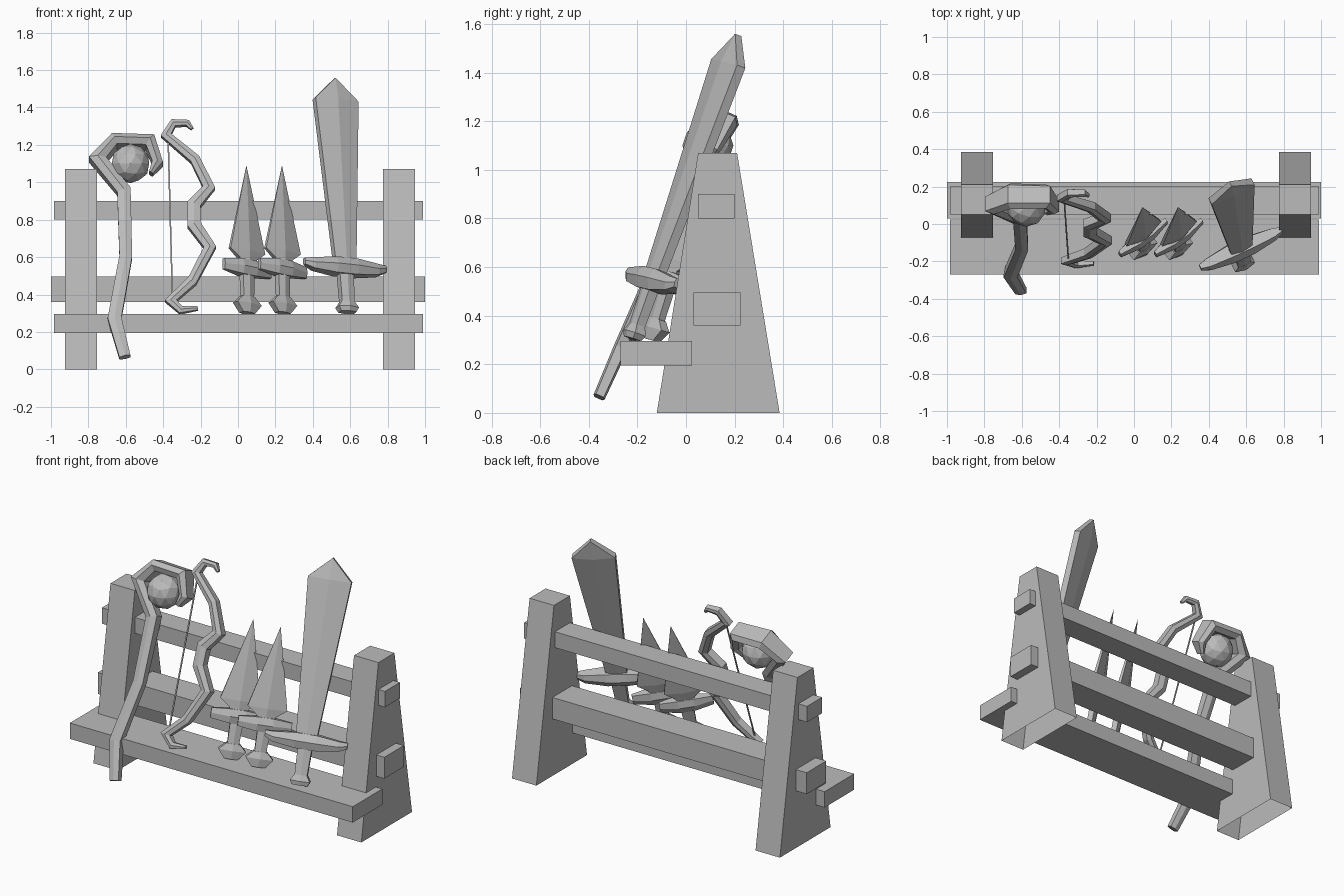
import bpy
import bmesh
from mathutils import Vector

cube = bpy.data.objects.get("Cube")
if cube:
    bpy.data.objects.remove(cube)

grey = bpy.data.materials.new("plain_grey")
grey.use_nodes = True
grey.diffuse_color = (0.5, 0.5, 0.5, 1)
grey.node_tree.nodes["Principled BSDF"].inputs["Base Color"].default_value = (0.5, 0.5, 0.5, 1)


def finish(name, bm):
    bmesh.ops.recalc_face_normals(bm, faces=bm.faces)
    mesh = bpy.data.meshes.new(name)
    bm.to_mesh(mesh)
    bm.free()
    mesh.materials.append(grey)
    obj = bpy.data.objects.new(name, mesh)
    bpy.context.collection.objects.link(obj)
    return obj


def skin(name, rings, cap_start=True):
    """Bridge a row of matching rings and cap the ends."""
    bm = bmesh.new()
    rows = [[bm.verts.new(p) for p in ring] for ring in rings]
    n = len(rows[0])
    for a, b in zip(rows, rows[1:]):
        for i in range(n):
            j = (i + 1) % n
            bm.faces.new((a[i], a[j], b[j], b[i]))
    if cap_start:
        bm.faces.new(rows[0])
    bm.faces.new(rows[-1])
    bmesh.ops.remove_doubles(bm, verts=bm.verts, dist=0.0005)
    return finish(name, bm)


def section(centre, across, depth, w, edge, ridge):
    """Six-sided section: two flat edges and a ridge front and back."""
    pairs = ((-w, -edge), (0, -ridge), (w, -edge), (w, edge), (0, ridge), (-w, edge))
    return [centre + across * u + depth * v for u, v in pairs]


def beam(name, x0, x1, y0, y1, z0, z1):
    skin(name, [[(x, y0, z0), (x, y1, z0), (x, y1, z1), (x, y0, z1)] for x in (x0, x1)])


def ribbon(name, path, lean):
    """Mitred bar along (x, z, half width, half depth) points on a leaning plane."""
    base_y, slope = lean
    pts = [Vector((x, base_y + slope * z, z)) for x, z, w, d in path]
    depth = Vector((0, 1, -slope)).normalized()
    rings = []
    for i, p in enumerate(pts):
        t_in = (p - pts[max(i - 1, 0)]).normalized()
        t_out = (pts[min(i + 1, len(pts) - 1)] - p).normalized()
        tangent = (t_in + t_out).normalized()
        across = tangent.cross(depth).normalized()
        mitre = max(tangent.dot(t_out if t_out.length else t_in), 0.6)
        w, d = path[i][2:]
        rings.append(section(p, across, depth, w / mitre, d * 0.7, d))
    skin(name, rings)


def blade_weapon(name, base, tip, side, parts, guard):
    """Leaning weapon: parts run up the axis, the guard runs across it."""
    base = Vector(base)
    up = (Vector(tip) - base).normalized()
    across = Vector(side)
    across = (across - up * across.dot(up)).normalized()
    depth = up.cross(across)
    for part, stations in parts.items():
        skin(f"{name}_{part}", [section(base + up * s, across, depth, w, e, r)
                                for s, w, e, r in stations])
    skin(f"{name}_guard", [section(base + across * x + up * s, up, depth, h, e, r)
                           for x, s, h, e, r in guard])


# Rack: tapered posts with open undersides, two rails and the front shelf
for name, x0, x1 in (("right_post", -0.925, -0.755), ("left_post", 0.775, 0.945)):
    skin(name, [[(x0, a, z), (x1, a, z), (x1, b, z), (x0, b, z)]
                for a, b, z in ((-0.12, 0.385, 0), (0.05, 0.21, 1.07))], cap_start=False)
beam("top_rail", -0.985, 0.99, 0.05, 0.2, 0.8, 0.9)
beam("middle_rail", -1, 1, 0.03, 0.225, 0.36, 0.495)
beam("front_shelf", -0.985, 0.99, -0.27, 0.025, 0.195, 0.295)

# Staff with a hooked head and an orb
staff_lean = (-0.386, 0.44)
ribbon("staff", [
    (-0.605, 0.065, 0.03, 0.025), (-0.66, 0.27, 0.036, 0.03),
    (-0.60, 0.6, 0.034, 0.03), (-0.61, 0.95, 0.036, 0.04),
    (-0.75, 1.12, 0.036, 0.06), (-0.66, 1.215, 0.03, 0.075),
    (-0.47, 1.21, 0.03, 0.07), (-0.43, 1.1, 0.026, 0.05),
    (-0.465, 1.045, 0.012, 0.03)], staff_lean)
orb = bmesh.new()
bmesh.ops.create_icosphere(orb, subdivisions=2, radius=0.105)
finish("staff_orb", orb).location = (-0.575, 0.09, 1.1)

# Bow and string
bow_lean = (-0.335, 0.38)
ribbon("bow", [
    (-0.245, 1.285, 0.008, 0.012), (-0.27, 1.315, 0.015, 0.02),
    (-0.345, 1.315, 0.018, 0.024), (-0.385, 1.25, 0.022, 0.026),
    (-0.23, 1.12, 0.026, 0.03), (-0.155, 0.97, 0.028, 0.032),
    (-0.235, 0.88, 0.034, 0.034), (-0.235, 0.77, 0.034, 0.034),
    (-0.15, 0.65, 0.028, 0.032), (-0.245, 0.47, 0.026, 0.03),
    (-0.36, 0.365, 0.022, 0.026), (-0.305, 0.315, 0.018, 0.022),
    (-0.215, 0.325, 0.01, 0.012)], bow_lean)
ribbon("bow_string", [(-0.374, 1.25, 0.004, 0.004), (-0.35, 0.36, 0.004, 0.004)], bow_lean)

# Sword
blade_weapon(
    "sword", (0.585, -0.22, 0.305), (0.515, 0.215, 1.555), (0.44, 0.21, -0.03),
    {"pommel": [(0, 0.045, 0.02, 0.03), (0.025, 0.058, 0.025, 0.04), (0.06, 0.036, 0.02, 0.03)],
     "grip": [(0.05, 0.036, 0.02, 0.028), (0.24, 0.042, 0.022, 0.03)],
     "blade": [(0.24, 0.058, 0.02, 0.03), (1.2, 0.127, 0.02, 0.034), (1.325, 0, 0.015, 0.015)]},
    [(-0.24, 0.265, 0.018, 0.012, 0.018), (-0.19, 0.255, 0.03, 0.025, 0.036),
     (-0.06, 0.255, 0.045, 0.035, 0.055), (0.06, 0.255, 0.045, 0.035, 0.055),
     (0.19, 0.255, 0.03, 0.025, 0.036), (0.24, 0.265, 0.018, 0.012, 0.018)])

# Pair of daggers
for name, x in (("right_dagger", 0.05), ("left_dagger", 0.24)):
    blade_weapon(
        name, (x, -0.145, 0.3), (x - 0.005, 0.09, 1.09), (0.8, 0.57, -0.17),
        {"pommel": [(0, 0.04, 0.018, 0.028), (0.05, 0.08, 0.022, 0.036), (0.09, 0.04, 0.018, 0.026)],
         "grip": [(0.08, 0.034, 0.016, 0.025), (0.24, 0.038, 0.018, 0.028)],
         "blade": [(0.23, 0.04, 0.014, 0.028), (0.3, 0.055, 0.014, 0.028),
                   (0.345, 0.115, 0.01, 0.028), (0.825, 0, 0, 0)]},
        [(-0.155, 0.25, 0.03, 0.01, 0.014), (-0.045, 0.25, 0.042, 0.028, 0.042),
         (0.045, 0.25, 0.042, 0.028, 0.042), (0.155, 0.25, 0.03, 0.01, 0.014)])
